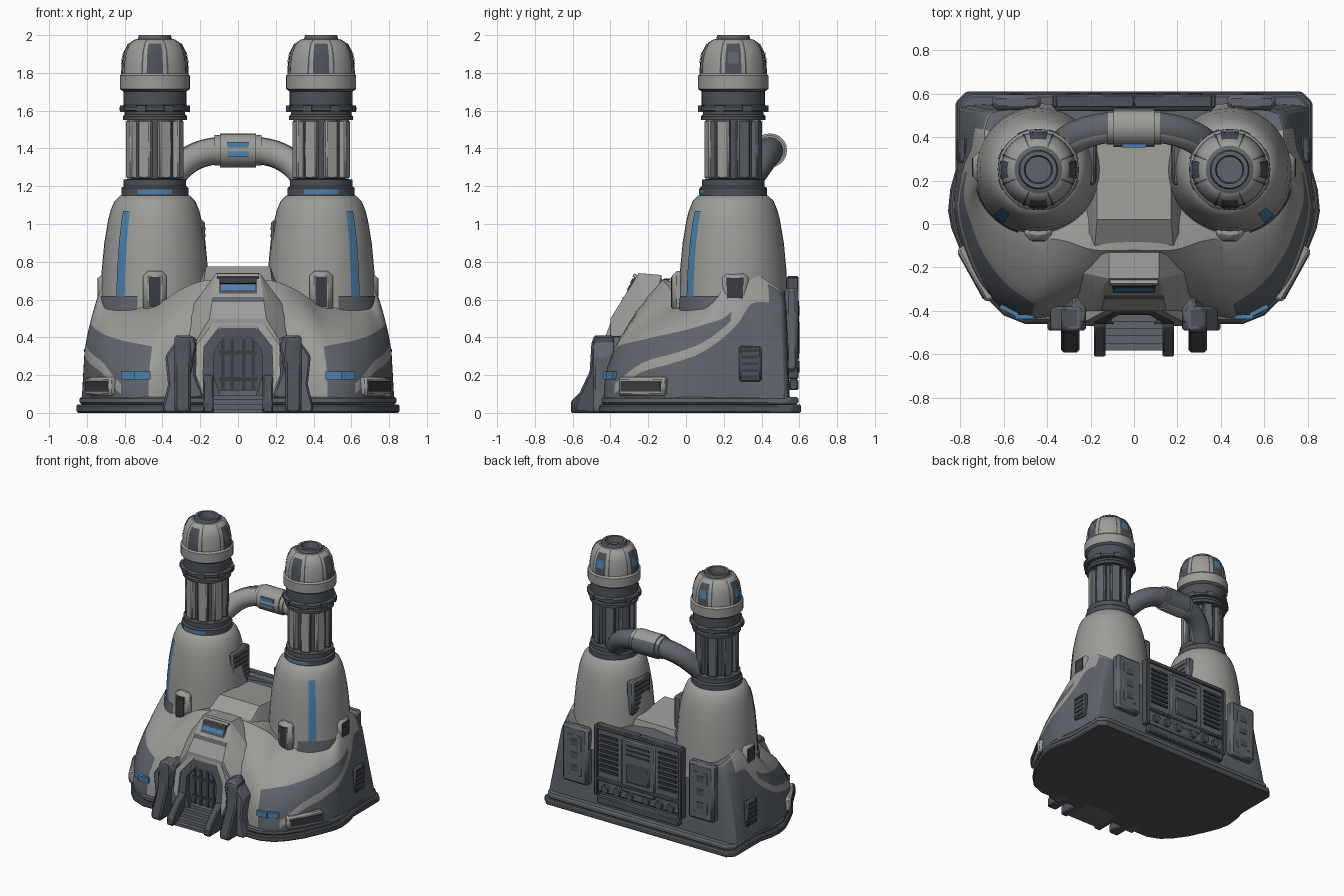
import bpy, bmesh, math
from mathutils import Matrix, Vector

if "Cube" in bpy.data.objects:
    bpy.data.objects.remove(bpy.data.objects["Cube"])

LIGHT, MID, DARK, BLACK, BLUE = range(5)
MATS = []
for nm, c in [("light grey", (.33, .33, .315)), ("slate grey", (.115, .13, .15)), ("dark slate", (.075, .085, .1)),
              ("near black", (.04, .045, .052)), ("blue accent", (.07, .22, .42))]:
    m = bpy.data.materials.new(nm)
    m.diffuse_color = (*c, 1)
    m.use_nodes = True
    m.node_tree.nodes["Principled BSDF"].inputs["Base Color"].default_value = m.diffuse_color
    MATS.append(m)


def make(name, bm, mat, mirror=False, bevel=0, rule=None, recalc=True, angle=35):
    bmesh.ops.remove_doubles(bm, verts=bm.verts, dist=1e-5)
    if recalc:
        bmesh.ops.recalc_face_normals(bm, faces=bm.faces)
    bm.normal_update()
    for f in bm.faces:
        f.material_index = rule(f.calc_center_median(), f.normal) if rule else mat
        f.smooth = True
    me = bpy.data.meshes.new(name)
    bm.to_mesh(me)
    bm.free()
    for m in MATS:
        me.materials.append(m)
    me.set_sharp_from_angle(angle=math.radians(angle))
    ob = bpy.data.objects.new(name, me)
    bpy.context.collection.objects.link(ob)
    if bevel:
        b = ob.modifiers.new("bevel", 'BEVEL')
        b.width, b.segments = bevel, 1
    if mirror:
        ob.modifiers.new("mirror", 'MIRROR')
    return ob


def boxes(name, items, mat, **kw):
    bm = bmesh.new()
    for c, s, *r in items:
        M = Matrix.Translation(c) @ Matrix.Rotation(math.radians(r[0] if r else 0), 4, 'Z') @ Matrix.Diagonal((*s, 1))
        bmesh.ops.create_cube(bm, size=1, matrix=M)
    return make(name, bm, mat, **kw)


def prism(name, pts, axis, a, b, mat, **kw):
    put = {'x': lambda p, t: (t, p[0], p[1]), 'y': lambda p, t: (p[0], t, p[1]), 'z': lambda p, t: (p[0], p[1], t)}[axis]
    bm = bmesh.new()
    lo, hi = [[bm.verts.new(put(p, t)) for p in pts] for t in (a, b)]
    bm.faces.new(lo)
    bm.faces.new(hi)
    for i in range(len(pts)):
        j = (i + 1) % len(pts)
        bm.faces.new((lo[i], lo[j], hi[j], hi[i]))
    return make(name, bm, mat, **kw)


def hull(name, pts, mat, **kw):
    bm = bmesh.new()
    for x, y, z in pts:
        bm.verts.new((x, y, z))
        bm.verts.new((-x, y, z))
    bmesh.ops.convex_hull(bm, input=bm.verts)
    return make(name, bm, mat, angle=20, **kw)


def lathe(name, prof, cx, mat, a0=0, a1=360, n=40, off=0, s=1, **kw):
    bm = bmesh.new()
    ang = [math.radians(a0 + (a1 - a0) * j / n) for j in range(n + 1)]
    g = [[bm.verts.new((cx + s * (r + off) * math.cos(a), .25 + (r + off) * math.sin(a), z)) for a in ang] for r, z in prof]
    for i in range(len(prof) - 1):
        for j in range(n):
            q = [g[i][j], g[i][j + 1], g[i + 1][j + 1], g[i + 1][j]]
            bm.faces.new(q if s > 0 else q[::-1])
    return make(name, bm, mat, recalc=False, **kw)


def both(half):
    return half + [(-x, y) for x, y in reversed(half)]


# base plate in two steps
OUT = [(.5, -.46), (.6, -.42), (.67, -.35), (.74, -.25), (.8, -.12), (.84, -.02), (.855, .06), (.845, .16),
       (.82, .25), (.82, .56), (.77, .61)]
prism("base_plate", both(OUT), 'z', 0, .045, DARK, bevel=.008)
prism("base_step", both([(x * .98, y * .975) for x, y in OUT]), 'z', .045, .085, MID, bevel=.01)

# hull: stations of outer x,y / inner x,y,top z / stripe z / panel top z, front centre to back centre
ST = [(0, -.38, 0, -.12, .71, .085, .3), (.25, -.39, .18, -.12, .70, .085, .3), (.42, -.43, .31, -.08, .65, .085, .34),
      (.52, -.43, .42, -.06, .58, .085, .36), (.62, -.38, .56, -.02, .55, .10, .38), (.72, -.26, .66, .05, .55, .21, .41),
      (.79, -.1, .70, .12, .57, .26, .44), (.825, .05, .72, .17, .62, .31, .47), (.82, .18, .71, .22, .69, .39, .50),
      (.81, .28, .70, .28, .73, .48, .58), (.80, .36, .69, .34, .75, .58, .69), (.80, .48, .68, .46, .68, .58, .65),
      (.76, .545, .62, .52, .64, .56, .62), (.36, .545, .36, .52, .66, .56, .62), (0, .545, 0, .52, .70, .56, .64)]
cols = []
for i in range(len(ST) - 1):
    p0, p1, p2, p3 = [Vector(ST[max(0, min(len(ST) - 1, i + k))]) for k in (-1, 0, 1, 2)]
    for k in range(4):
        t = k / 4
        cols.append(.5 * (2 * p1 + (p2 - p0) * t + (2 * p0 - 5 * p1 + 4 * p2 - p3) * t * t + (3 * p1 - p0 - 3 * p2 + p3) * t ** 3))
cols.append(Vector(ST[-1]))
bm = bmesh.new()
grid = []
for ox, oy, ix, iy, zt, sz, pz in cols:
    s1 = min(sz + .055, pz - .004)
    zs = [.08, sz, s1, (s1 + pz) / 2, pz] + [pz + (zt - pz) * k / 5 for k in range(1, 6)]
    col = []
    for z in zs:
        w = max(0, min(1, (z - .08) / (zt - .08))) ** 2.5
        col.append(bm.verts.new((max(0, ox + (ix - ox) * w), oy + (iy - oy) * w, z)))
    grid.append(col)
mid_v = bm.verts.new((0, .2, .72))
painted = bm.faces.layers.int.new("part")
for j in range(len(grid) - 1):
    x, y = cols[j][0], cols[j][1]
    for i in range(9):
        f = bm.faces.new((grid[j][i], grid[j + 1][i], grid[j + 1][i + 1], grid[j][i + 1]))
        m = [MID, LIGHT, MID, MID, LIGHT, LIGHT, LIGHT, LIGHT, LIGHT][i]
        if y > .45:
            m = MID if i < 7 else LIGHT
        elif y < -.3 and x < .45:
            m = LIGHT
        elif y < -.3 and x < .6 and i < 4:
            m = MID
        elif y > .22 and i in (2, 3):
            m = LIGHT
        f[painted] = m
    bm.faces.new((grid[j][9], grid[j + 1][9], mid_v))[painted] = LIGHT if y < .45 else MID
keep = [f[painted] for f in bm.faces]
body = make("body_shell", bm, LIGHT, mirror=True, angle=30)
for p, m in zip(body.data.polygons, keep):
    p.material_index = m

# saddle between towers and entrance canopy
hull("saddle", [(.24, -.1, .6), (.18, -.1, .70), (.17, .02, .775), (.17, .38, .74), (.22, .42, .55)], LIGHT)
hull("canopy", [(.22, -.4, .08), (.27, -.4, .3), (.15, -.40, .5), (.33, -.25, .08), (.35, -.2, .42),
                (.17, -.33, .58), (.115, -.25, .74), (.115, -.13, .73), (.15, -.12, .6)], LIGHT)
tilt = Matrix.Rotation(math.radians(-27), 4, 'X')
for nm, w, h, d, z, m in [("window_frame", .2, .13, .02, 0, DARK), ("window_brow", .22, .02, .04, .068, LIGHT),
                          ("window_light", .18, .03, .03, -.002, BLUE), ("window_shade", .19, .03, .034, .036, BLACK),
                          ("window_sill", .27, .03, .03, -.075, MID)]:
    o = boxes(nm, [((0, 0, z), (w, d, h))], m)
    o.data.transform(Matrix.Translation((0, -.292, .66)) @ tilt)


# doorway: light arch, dark inner frame, recessed door
def arch(name, a, b, y, mat):
    o = prism(name, both(a) + [(-p[0], p[1]) for p in b] + [p for p in reversed(b)], 'y', y, -.37, mat)
    for v in o.data.vertices:  # lean the top back
        v.co.y += max(0, v.co.z - .3) * .4


A = [(.17, .08), (.225, .2), (.22, .36), (.115, .5)]
B = [(.14, .08), (.185, .2), (.18, .35), (.09, .465)]
C = [(.09, .08), (.13, .2), (.125, .33), (.065, .41)]
arch("door_arch", A, B, -.47, LIGHT)
arch("door_frame", B, C, -.46, DARK)
prism("door", both(C), 'y', -.412, -.38, DARK)
boxes("door_ribs", [((x, -.414, .25), (.018, .01, .28)) for x in (.03, .08)] + [((.05, -.414, z), (.1, .01, .02)) for z in (.18, .32)], BLACK, mirror=True)
prism("door_flank", [(.18, .08), (.225, .2), (.22, .4), (.28, .41), (.35, .24), (.38, .08)], 'y', -.455, -.34, MID, mirror=True, bevel=.01)

# pylons, stairs and rails
prism("pylon", [(-.38, 0), (-.59, 0), (-.59, .05), (-.51, .22), (-.5, .38), (-.48, .41), (-.38, .41)], 'x', .25, .335, DARK, mirror=True, bevel=.012)
prism("pylon_brace", [(.24, .41), (.31, .41), (.385, .3), (.37, .15), (.40, .03), (.39, 0), (.29, 0), (.25, .2), (.22, .36)],
      'y', -.49, -.38, MID, mirror=True, bevel=.01)
boxes("stairs", [((0, -.40 - .022 * k, .06 - .0125 * k), (.28, .1 + .022 * k, .12 - .025 * k)) for k in range(5)], MID)
prism("stair_rail", [(-.61, 0), (-.61, .06), (-.56, .11), (-.47, .2), (-.42, .2), (-.42, 0)], 'x', .13, .185, DARK, mirror=True, bevel=.008)

# hull accents and vents
boxes("hull_light", [((.505, -.426, .198), (.085, .02, .042), 0), ((.575, -.398, .198), (.09, .02, .042), 27)], BLUE, mirror=True)
boxes("hull_vent_frame", [((.724, -.226, .14), (.28, .055, .1), 61)], LIGHT, mirror=True, bevel=.012)
boxes("hull_vent", [((.726, -.227, .14), (.24, .06, .055), 61)], BLACK, mirror=True)
boxes("side_vent", [((.79, .34, .26), (.04, .12, .19))], DARK, mirror=True, bevel=.01)
boxes("side_vent_slats", [((.798, .34, .19 + .035 * k), (.034, .09, .015)) for k in range(5)], BLACK, mirror=True)

# back machinery
boxes("back_panel", [((0, .55, .46), (.74, .06, .52)), ((0, .565, .47), (.3, .05, .42))], MID, bevel=.015)
boxes("back_frame", [((.36, .565, .45), (.03, .06, .54)), ((.18, .565, .71), (.36, .06, .03)), ((.18, .565, .31), (.36, .06, .025))], DARK, mirror=True, bevel=.006)
boxes("back_louvers", [((.25, .58, .38 + .038 * k), (.15, .025, .018)) for k in range(8)] +
      [((.05, .588, .56 + .035 * k), (.1, .012, .015)) for k in range(3)], BLACK, mirror=True)
boxes("back_plate", [((0, .59, .42), (.2, .02, .14)), ((0, .57, .15), (.7, .05, .06))], DARK, bevel=.008)
boxes("corner_panel", [((.54, .56, .44), (.22, .07, .44)), ((.54, .58, .44), (.15, .035, .34))], MID, mirror=True, bevel=.025)
boxes("corner_detail", [((.54, .595, z), (.06, .012, .05)) for z in (.34, .44, .54)], DARK, mirror=True)
bm = bmesh.new()
for x in (.07, .18, .28):
    bmesh.ops.create_cone(bm, cap_ends=True, segments=12, radius1=.035, radius2=.03, depth=.05,
                          matrix=Matrix.Translation((x, .575, .245)) @ Matrix.Rotation(-math.pi / 2, 4, 'X'))
make("back_ports", bm, DARK, mirror=True)

# towers
BELL = [(.305, .5), (.297, .54), (.288, .62), (.282, .75), (.268, .9), (.248, 1.02), (.235, 1.07), (.215, 1.12), (.185, 1.15), (.14, 1.16)]
STACK = [(.15, 1.14), (.178, 1.15), (.178, 1.19), (.166, 1.2), (.166, 1.235), (.125, 1.24), (.125, 1.55), (.17, 1.55), (.17, 1.57),
         (.16, 1.58), (.16, 1.595), (.187, 1.6), (.187, 1.62), (.167, 1.63), (.167, 1.71), (.15, 1.72)]
DOME = [(.15, 1.69), (.186, 1.715), (.186, 1.785), (.174, 1.797), (.171, 1.85), (.16, 1.91), (.137, 1.955), (.11, 1.975),
        (.09, 1.98), (.085, 2), (.065, 2), (.06, 1.95), (0, 1.95)]
for side, s in (("left", -1), ("right", 1)):
    cx = .44 * s
    lathe(side + "_tower_bell", BELL, cx, LIGHT, s=s)
    lathe(side + "_tower_stripe", BELL[2:7], cx, BLUE, -57, -46, 3, .006, s)
    lathe(side + "_tower_skirt", BELL[1:3], cx, MID, -72, -12, 12, .008, s)
    lathe(side + "_stack", STACK, cx, DARK, s=s)
    lathe(side + "_stack_light", [(.178, 1.16), (.178, 1.182)], cx, BLUE, -120, -60, 10, .004, s)
    boxes(side + "_pilasters", [((cx + .13 * math.cos(a), .25 + .13 * math.sin(a), 1.395), (.046, .07, .31), math.degrees(a))
                                for a in [math.pi / 4 * (k + .5) for k in range(8)]], MID, bevel=.008,
          rule=lambda c, n: LIGHT if n.y < -.25 and c.y < .25 else MID)
    boxes(side + "_ring_lugs", [((cx + .18 * math.cos(a), .25 + .18 * math.sin(a), 1.61), (.022, .05, .035), math.degrees(a))
                                for a in [math.pi / 4 * (k + .5) for k in range(8)]], DARK)
    lathe(side + "_dome", DOME, cx, LIGHT, n=32, rule=lambda c, n: MID if c.z > 1.974 or c.z < 1.71 or n.z > .95 else LIGHT)
    lathe(side + "_dome_hole", [(.06, 1.953), (0, 1.953)], cx, MID, n=20)
    for k in range(8):
        lathe(f"{side}_dome_groove_{k}", DOME[3:8], cx, DARK, 45 * k + 21, 45 * k + 24, 1, .003)
    for a, m in ((0, MID), (90, BLUE), (180, BLUE), (270, DARK)):
        lathe(f"{side}_dome_frame_{a}", DOME[3:7], cx, DARK, a - 14, a + 14, 4, .005)
        lathe(f"{side}_dome_window_{a}", DOME[4:6], cx, m, a - 9, a + 9, 4, .009)

# arched vents at tower feet and inner grilles
boxes("foot_vent_frame", [((.44, -.04, .64), (.125, .07, .22)), ((.705, .26, .64), (.07, .14, .2))], LIGHT, mirror=True, bevel=.025)
boxes("foot_vent", [((.44, -.044, .64), (.06, .072, .16)), ((.709, .26, .65), (.072, .085, .13))], BLACK, mirror=True)
boxes("inner_grille", [((.205, .29, .89), (.06, .22, .26))], MID, mirror=True, bevel=.012)
boxes("inner_grille_slats", [((.193, .29, .8 + .035 * k), (.04, .17, .015)) for k in range(6)], BLACK, mirror=True)

# pipe joining the stacks, with collar
cu = bpy.data.curves.new("pipe_path", 'CURVE')
cu.dimensions, cu.bevel_depth, cu.bevel_resolution, cu.resolution_u = '3D', .072, 5, 8
sp = cu.splines.new('BEZIER')
P = [(-.37, .33, 1.23), (-.25, .41, 1.345), (-.1, .445, 1.39), (.1, .445, 1.39), (.25, .41, 1.345), (.37, .33, 1.23)]
sp.bezier_points.add(len(P) - 1)
for b, p in zip(sp.bezier_points, P):
    b.co, b.handle_left_type, b.handle_right_type = p, 'AUTO', 'AUTO'
tmp = bpy.data.objects.new("pipe_path", cu)
bpy.context.collection.objects.link(tmp)
bpy.context.view_layer.update()
bm = bmesh.new()
bm.from_mesh(bpy.data.meshes.new_from_object(tmp.evaluated_get(bpy.context.evaluated_depsgraph_get())))
bpy.data.objects.remove(tmp)
make("pipe", bm, MID, rule=lambda c, n: LIGHT if n.y < -.3 else MID)
bm = bmesh.new()
for r, d in ((.09, .19), (.08, .25)):
    bmesh.ops.create_cone(bm, cap_ends=True, segments=20, radius1=r, radius2=r, depth=d,
                          matrix=Matrix.Translation((0, .445, 1.39)) @ Matrix.Rotation(math.pi / 2, 4, 'Y'))
make("pipe_collar", bm, LIGHT, rule=lambda c, n: MID if n.y > .5 and n.z < .5 else LIGHT)
boxes("pipe_lights", [((0, .362, z), (.11, .02, .028)) for z in (1.37, 1.42)], BLUE)
